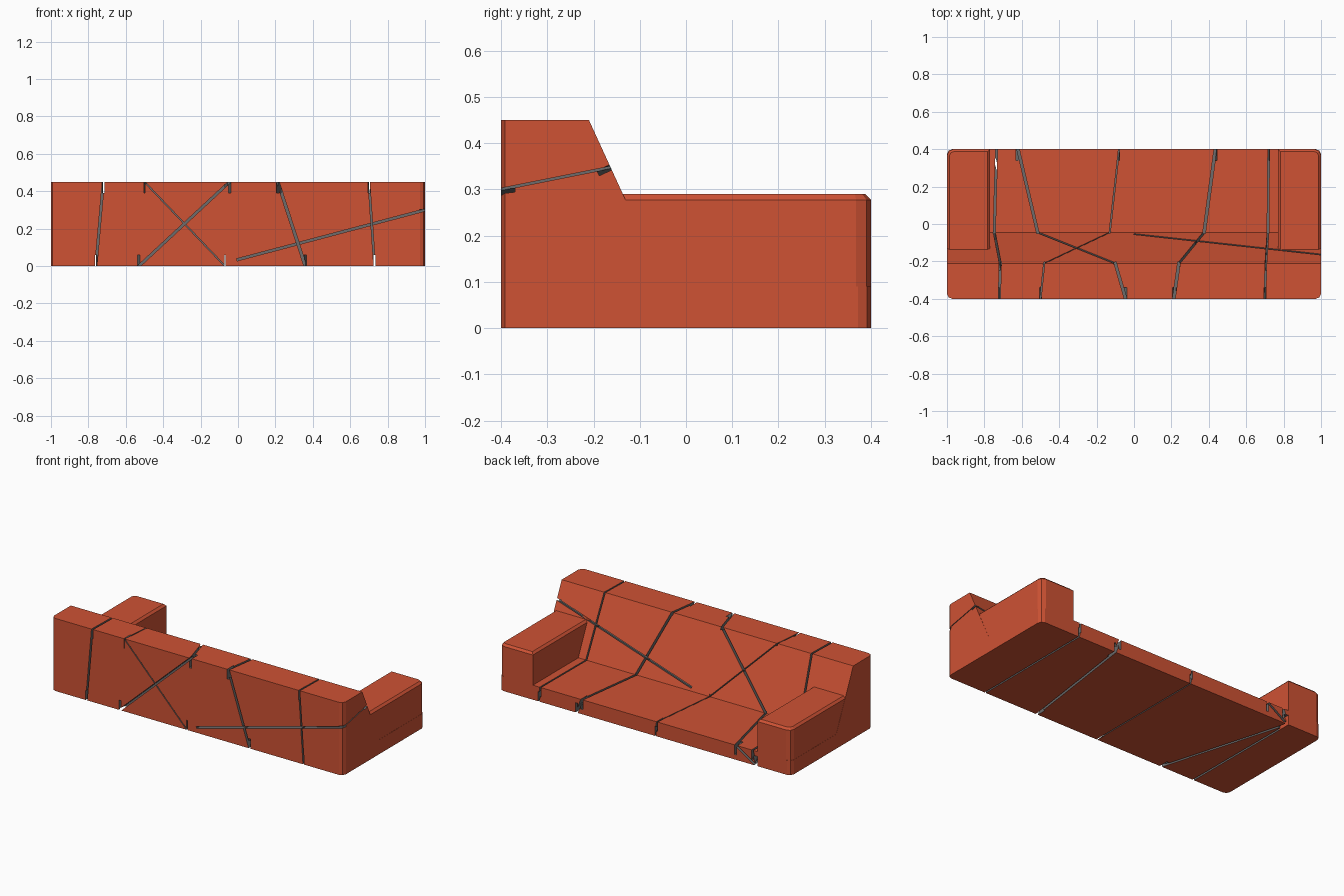
import bpy, bmesh
from mathutils import Vector

if "Cube" in bpy.data.objects:
    bpy.data.objects.remove(bpy.data.objects["Cube"])


def material(name, rgb):
    m = bpy.data.materials.new(name)
    m.diffuse_color = (*rgb, 1)
    m.use_nodes = True
    m.node_tree.nodes["Principled BSDF"].inputs["Base Color"].default_value = m.diffuse_color
    return m


red = material("terracotta", (0.62, 0.085, 0.034))
gray = material("seam gray", (0.15, 0.15, 0.15))


def make(name, bm, mats):
    bmesh.ops.recalc_face_normals(bm, faces=bm.faces[:])
    me = bpy.data.meshes.new(name)
    bm.to_mesh(me)
    bm.free()
    for m in mats:
        me.materials.append(m)
    ob = bpy.data.objects.new(name, me)
    bpy.context.collection.objects.link(ob)
    return ob


def extrude_profile(points, x0, x1):
    """Solid from a (y, z) side profile swept along x."""
    bm = bmesh.new()
    f = bm.faces.new([bm.verts.new((x0, y, z)) for y, z in points])
    r = bmesh.ops.extrude_face_region(bm, geom=[f])
    bmesh.ops.translate(bm, vec=(x1 - x0, 0, 0),
                        verts=[v for v in r["geom"] if isinstance(v, bmesh.types.BMVert)])
    bmesh.ops.recalc_face_normals(bm, faces=bm.faces[:])
    return bm


def bevel(bm, rule, size, segments=1):
    edges = [e for e in bm.edges if rule(*(v.co for v in e.verts))]
    bmesh.ops.bevel(bm, geom=edges, offset=size, segments=segments,
                    profile=0.5, affect='EDGES')


def upright(a, b):
    return abs(a.x - b.x) < 1e-4 and abs(a.y - b.y) < 1e-4


# Body: seat and sloping backrest in one profile
SEAT = 0.09
bm = extrude_profile([(-0.4, 0), (0.4, 0), (0.4, SEAT), (-0.045, SEAT),
                      (-0.21, 0.45), (-0.4, 0.45)], -1, 1)
bevel(bm, upright, 0.028, 2)
body = make("sofa_body", bm, [red, gray])

# Armrests with chamfered edges
for side, label in ((-1, "left"), (1, "right")):
    bm = extrude_profile([(-0.2, 0), (0.4, 0), (0.4, 0.29), (-0.2, 0.29)],
                         side * 0.77, side * 0.999)
    bevel(bm, lambda a, b: upright(a, b) and a.y > 0.3 and abs(a.x) > 0.9, 0.032, 2)
    bevel(bm, lambda a, b: a.z > 0.28 and b.z > 0.28 and not
          (a.y < -0.1 and b.y < -0.1), 0.013)
    make(label + "_armrest", bm, [red])

# Seams: narrow grooves that run right around the body
BACK, TOP, FRONT = Vector((0, -1, 0)), Vector((0, 0, 1)), Vector((0, 1, 0))
SLOPE = Vector((0, 0.36, 0.165)).normalized()
SIDE = Vector((1, 0, 0))
cut = bmesh.new()


def groove(p, q, normal, width, depth=0.06):
    p, q = Vector(p), Vector(q)
    d = (q - p).normalized()
    t = d.cross(normal).normalized() * (width / 2)
    p, q = p - d * 0.006, q + d * 0.006
    lo, hi = -depth * normal, 0.012 * normal
    rings = [[cut.verts.new(c + o) for o in (t + lo, t + hi, hi - t, lo - t)]
             for c in (p, q)]
    cut.faces.new(rings[0])
    cut.faces.new(rings[1][::-1])
    for i in range(4):
        j = (i + 1) % 4
        cut.faces.new((rings[0][j], rings[0][i], rings[1][i], rings[1][j]))


# x at: bottom back, top back, top front, seat back, seat front, bottom front, then width
seams = [
    (-0.76, -0.72, -0.715, -0.747, -0.735, -0.765, 0.011),
    (-0.07, -0.50, -0.48, -0.13, -0.08, -0.07, 0.006),
    (-0.53, -0.045, -0.10, -0.515, -0.62, -0.76, 0.013),
    (0.36, 0.213, 0.24, 0.375, 0.435, 0.47, 0.014),
    (0.73, 0.70, 0.705, 0.716, 0.72, 0.73, 0.009),
]
ring = [(-0.4, 0), (-0.4, 0.45), (-0.21, 0.45), (-0.045, SEAT), (0.4, SEAT), (0.4, 0)]
normals = [BACK, TOP, SLOPE, TOP, FRONT, -TOP]
for *xs, w in seams:
    pts = [(x, y, z) for x, (y, z) in zip(xs, ring)]
    for i, n in enumerate(normals):
        groove(pts[i], pts[(i + 1) % 6], n, w)

# Slanted seam across the right half of the backrest
groove((0, -0.4, 0.035), (1, -0.4, 0.30), BACK, 0.012, 0.03)
groove((1, -0.4, 0.30), (1, -0.163, 0.3475), SIDE, 0.005, 0.03)
groove((1, -0.163, 0.3475), (0.005, -0.054, 0.11), SLOPE, 0.012, 0.03)

bmesh.ops.recalc_face_normals(cut, faces=cut.faces[:])
for f in cut.faces:
    f.material_index = 1
cutter = make("seam_cutter", cut, [red, gray])
cutter.hide_render = True

mod = body.modifiers.new("seams", 'BOOLEAN')
mod.operation = 'DIFFERENCE'
mod.solver = 'EXACT'
mod.use_self = True
mod.object = cutter
bpy.context.view_layer.objects.active = body
bpy.ops.object.modifier_apply(modifier=mod.name)
bpy.data.objects.remove(cutter)
